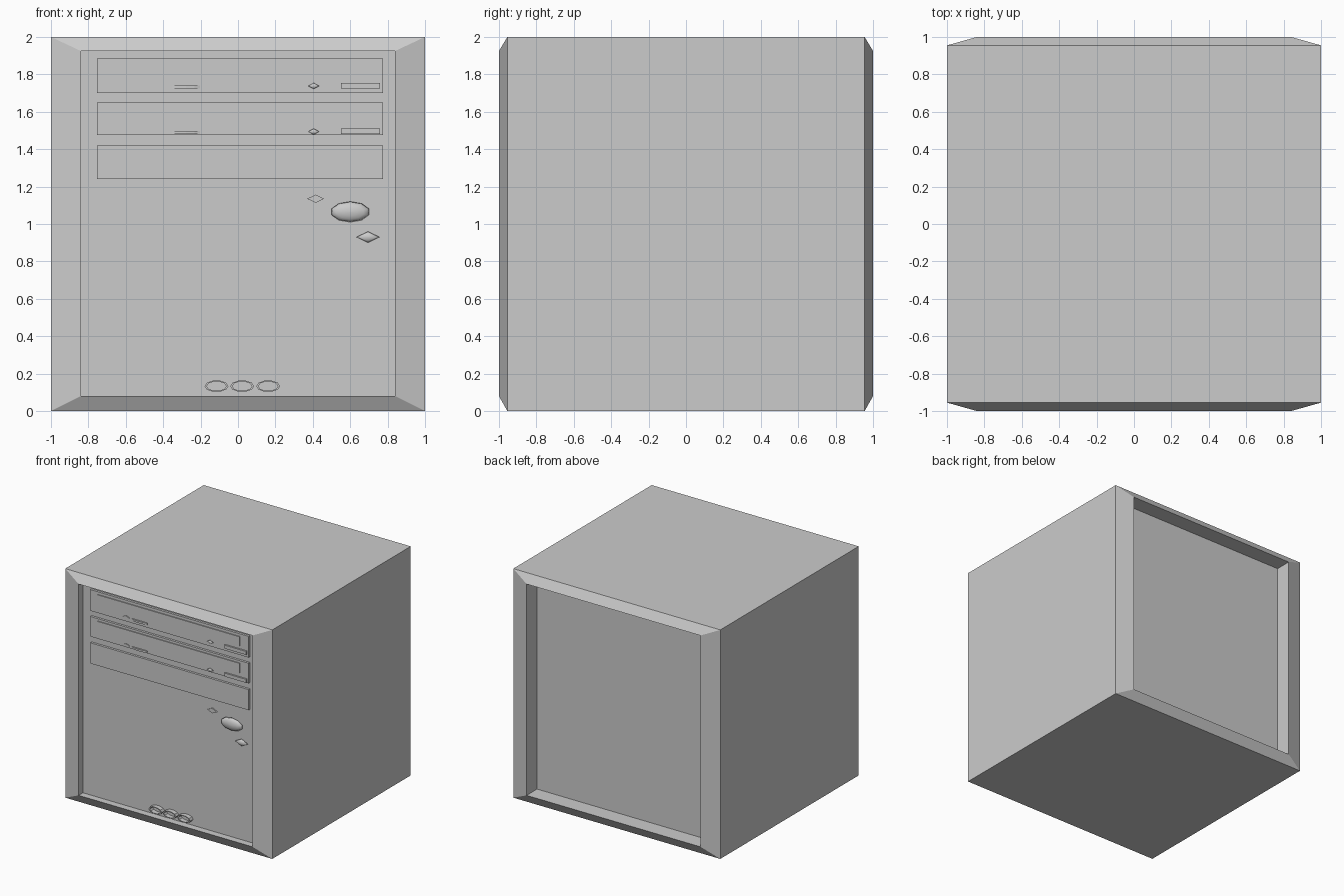
import bpy, bmesh, math

if "Cube" in bpy.data.objects:
    bpy.data.objects.remove(bpy.data.objects["Cube"])

PANEL_Y = -0.94   # recessed front panel
BEZEL_Y = -0.96   # face of the drive bezels


def finish(name, bm, smooth=False):
    bmesh.ops.recalc_face_normals(bm, faces=bm.faces[:])
    for f in bm.faces:
        f.smooth = smooth
    mesh = bpy.data.meshes.new(name)
    bm.to_mesh(mesh)
    bm.free()
    ob = bpy.data.objects.new(name, mesh)
    bpy.context.collection.objects.link(ob)
    return ob


def loft(name, rings, closed=False, smooth=False):
    """Skin a series of equal-length point rings; cap the ends or close the loop."""
    bm = bmesh.new()
    loops = [[bm.verts.new(p) for p in r] for r in rings]
    pairs = list(zip(loops, loops[1:]))
    if closed:
        pairs.append((loops[-1], loops[0]))
    else:
        bm.faces.new(loops[0])
        bm.faces.new(loops[-1])
    n = len(loops[0])
    for a, b in pairs:
        for i in range(n):
            j = (i + 1) % n
            bm.faces.new((a[i], a[j], b[j], b[i]))
    return finish(name, bm, smooth)


def rect(x0, x1, z0, z1, y):
    return [(x0, y, z0), (x1, y, z0), (x1, y, z1), (x0, y, z1)]


def oval(x, z, rx, rz, y, sides, turn=0.0):
    angles = [turn + math.tau * i / sides for i in range(sides)]
    return [(x + rx * math.cos(a), y, z + rz * math.sin(a)) for a in angles]


def block(name, x0, x1, z0, z1, back, front):
    return loft(name, [rect(x0, x1, z0, z1, y) for y in (back, front)])


def stud(name, x, z, rx, rz, back, front, sides=4):
    return loft(name, [oval(x, z, rx, rz, y, sides) for y in (back, front)])


def dome(name, x, z, rx, rz, depth, base, sides, turn=0.0):
    """Half ellipsoid bulging out of the front."""
    rings = [oval(x, z, rx * math.cos(t), rz * math.cos(t),
                  base - depth * math.sin(t), sides, turn)
             for t in [math.radians(d) for d in (0, 22, 45, 67, 86)]]
    return loft(name, rings, smooth=True)


# Case: chamfered box with recessed front and back panels
opening = (-0.84, 0.84, 0.08, 1.925)
outer = (-1, 1, 0, 2)
loft("case", [rect(*opening, PANEL_Y), rect(*opening, -1), rect(*outer, -0.955),
              rect(*outer, 0.955), rect(*opening, 1), rect(*opening, 0.856)])

# Drive bay bezels
for i, (z0, z1) in enumerate([(1.70, 1.885), (1.475, 1.65), (1.24, 1.42)], 1):
    block(f"drive_bezel_{i}", -0.755, 0.775, z0, z1, PANEL_Y + 0.01, BEZEL_Y)

# Disc drive details on the upper two bays
for i, (t0, t1, zc) in enumerate([(1.78, 1.862, 1.738), (1.545, 1.63, 1.494)], 1):
    block(f"disc_tray_{i}", -0.68, 0.69, t0, t1, BEZEL_Y + 0.01, BEZEL_Y - 0.008)
    block(f"eject_button_{i}", 0.55, 0.76, zc - 0.013, zc + 0.017,
          BEZEL_Y + 0.01, BEZEL_Y - 0.015)
    stud(f"headphone_jack_{i}", -0.405, zc, 0.032, 0.015, BEZEL_Y + 0.01, BEZEL_Y - 0.008)
    dome(f"drive_light_{i}", 0.405, zc, 0.03, 0.016, 0.012, BEZEL_Y, 4)
    # Volume wheel: thin half disc lying flat
    bm = bmesh.new()
    bmesh.ops.create_cone(bm, cap_ends=True, segments=10, radius1=0.078,
                          radius2=0.078, depth=0.016)
    bmesh.ops.scale(bm, vec=(1, 0.2, 1), verts=bm.verts)
    bmesh.ops.translate(bm, vec=(-0.278, BEZEL_Y, zc - 0.005), verts=bm.verts)
    finish(f"volume_wheel_{i}", bm)

# Power controls
stud("power_light", 0.415, 1.135, 0.045, 0.022, PANEL_Y + 0.01, PANEL_Y - 0.01)
dome("power_button", 0.6, 1.065, 0.105, 0.055, 0.03, PANEL_Y, 10, math.radians(18))
dome("reset_button", 0.695, 0.93, 0.062, 0.03, 0.02, PANEL_Y, 4)

# Front sockets: open oval tubes along the bottom
for i, x in enumerate((-0.115, 0.022, 0.161), 1):
    z, front, back = 0.133, PANEL_Y - 0.04, PANEL_Y + 0.005
    loft(f"front_socket_{i}",
         [oval(x, z, rx, rz, y, 10) for rx, rz, y in
          [(0.064, 0.031, back), (0.064, 0.031, front),
           (0.052, 0.025, front), (0.052, 0.025, back)]], closed=True)
